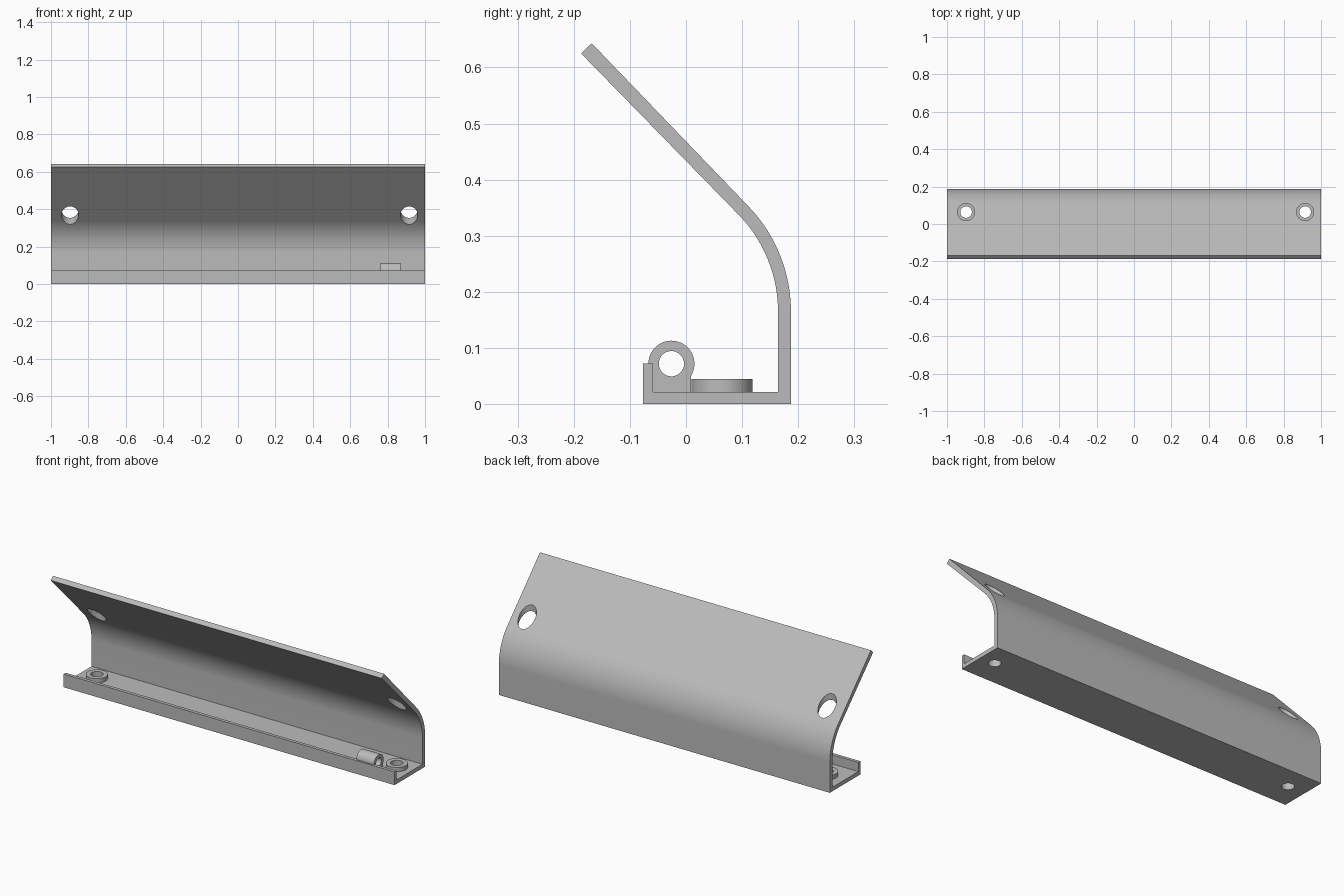
import bpy, bmesh
from math import sin, cos, radians
from mathutils import Matrix

cube = bpy.data.objects.get("Cube")
if cube:
    bpy.data.objects.remove(cube, do_unlink=True)

grey = bpy.data.materials.new("plain grey")
grey.use_nodes = True
GREY = (0.5, 0.5, 0.5, 1)
grey.diffuse_color = GREY
grey.node_tree.nodes["Principled BSDF"].inputs["Base Color"].default_value = GREY


def add_object(name, bm):
    bmesh.ops.recalc_face_normals(bm, faces=bm.faces)
    mesh = bpy.data.meshes.new(name)
    bm.to_mesh(mesh)
    bm.free()
    mesh.materials.append(grey)
    obj = bpy.data.objects.new(name, mesh)
    bpy.context.collection.objects.link(obj)
    return obj


def extrude_profile(name, points, x0, x1):
    """Sweep a closed (y, z) outline along x."""
    bm = bmesh.new()
    face = bm.faces.new([bm.verts.new((x0, y, z)) for y, z in points])
    result = bmesh.ops.extrude_face_region(bm, geom=[face])
    verts = [v for v in result["geom"] if isinstance(v, bmesh.types.BMVert)]
    bmesh.ops.translate(bm, verts=verts, vec=(x1 - x0, 0, 0))
    return add_object(name, bm)


def cylinder(name, radius, length, centre, along_x=False):
    bm = bmesh.new()
    turn = Matrix.Rotation(radians(90), 4, 'Y') if along_x else Matrix()
    bmesh.ops.create_cone(bm, cap_ends=True, segments=48, radius1=radius,
                          radius2=radius, depth=length,
                          matrix=Matrix.Translation(centre) @ turn)
    return add_object(name, bm)


def cut(obj, cutter):
    cutter.hide_render = True
    mod = obj.modifiers.new("cut", 'BOOLEAN')
    mod.operation = 'DIFFERENCE'
    mod.solver = 'EXACT'
    mod.object = cutter
    bpy.context.view_layer.objects.active = obj
    bpy.ops.object.modifier_apply(modifier=mod.name)
    bpy.data.objects.remove(cutter, do_unlink=True)


def arc(cy, cz, radius, start, end, steps):
    angles = [radians(start + (end - start) * i / steps) for i in range(steps + 1)]
    return [(cy + radius * cos(a), cz + radius * sin(a)) for a in angles]


# Bent sheet: floor, front lip, back wall, curve and sloping hood
BEND_Y, BEND_Z = -0.083, 0.165
FLOOR = 0.022
outline = [(-0.077, 0), (0.187, 0)]
outline += arc(BEND_Y, BEND_Z, 0.27, 0, 44, 20)
outline += [(-0.168, 0.643), (-0.187, 0.625)]
outline += arc(BEND_Y, BEND_Z, 0.247, 44, 0, 20)
outline += [(0.164, FLOOR), (-0.059, FLOOR), (-0.059, 0.072), (-0.077, 0.072)]
bracket = extrude_profile("bent_bracket", outline, -1, 1)
parts = [bracket]

# Screw bosses, with access holes in the hood straight above
BOSS_Y = 0.064
for side, x in (("right", -0.898), ("left", 0.915)):
    boss = cylinder(side + "_screw_boss", 0.0545, 0.025, (x, BOSS_Y, 0.0325))
    cut(boss, cylinder("boss_cutter", 0.031, 0.2, (x, BOSS_Y, 0.03)))
    cut(bracket, cylinder("screw_cutter", 0.031, 0.2, (x, BOSS_Y, 0.03)))
    cut(bracket, cylinder("access_cutter", 0.046, 0.4, (x, BOSS_Y, 0.4)))
    parts.append(boss)

# Cable barrel: round top on a straight foot, resting on the front lip
BARREL_Y, BARREL_Z = -0.026, 0.072
barrel_outline = [(-0.059, FLOOR - 0.001), (0.009, FLOOR - 0.001)]
barrel_outline += arc(BARREL_Y, BARREL_Z, 0.041, -31, 180, 36)
barrel_outline += [(-0.059, BARREL_Z)]
barrel = extrude_profile("cable_barrel", barrel_outline, 0.762, 0.869)
cut(barrel, cylinder("barrel_cutter", 0.0225, 0.4, (0.815, BARREL_Y, BARREL_Z), True))
parts.append(barrel)

# Smooth curves, sharp corners
bpy.ops.object.select_all(action='DESELECT')
for part in parts:
    part.select_set(True)
bpy.context.view_layer.objects.active = bracket
bpy.ops.object.shade_smooth_by_angle(angle=radians(30))
